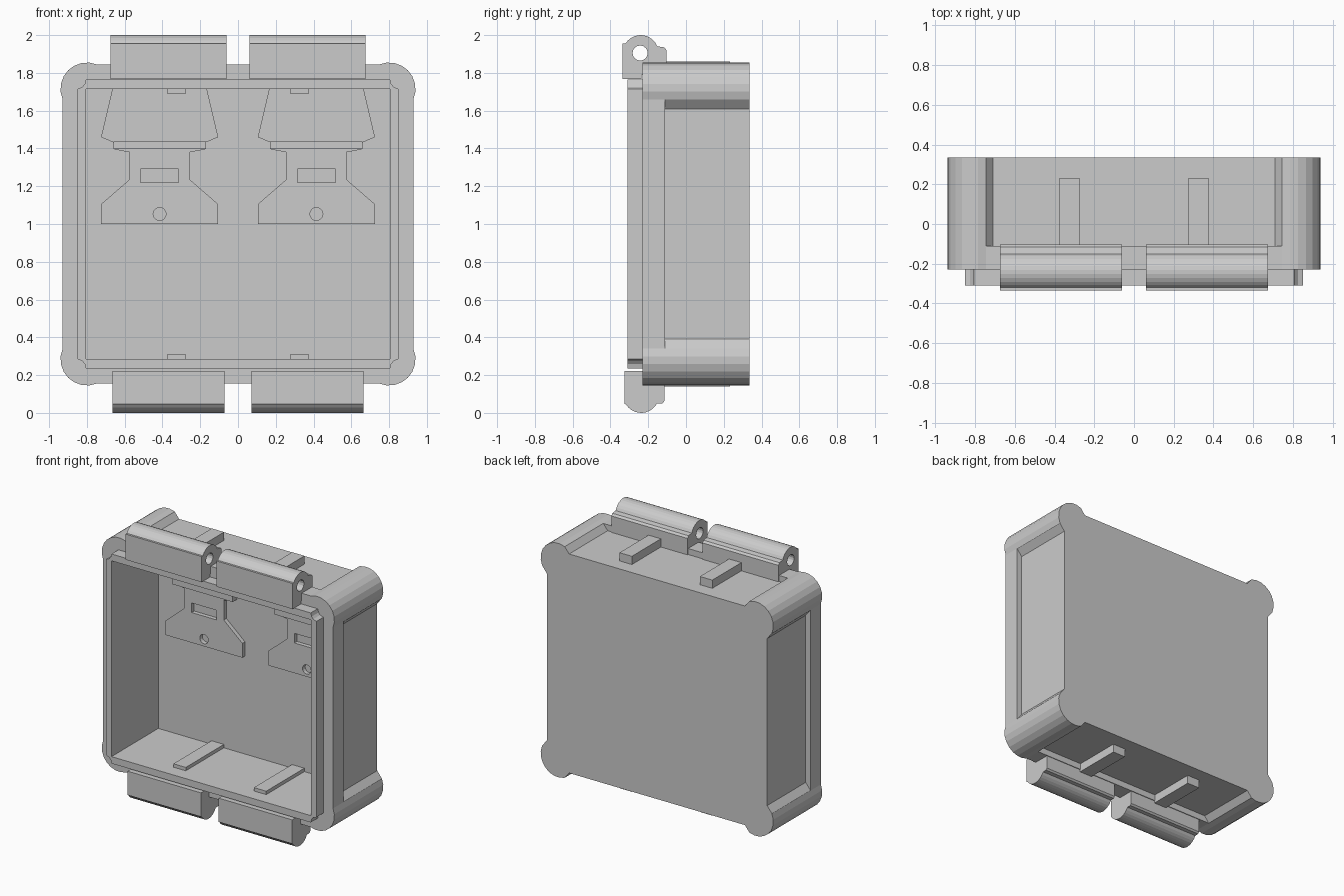
import bpy, bmesh, math

if "Cube" in bpy.data.objects:
    bpy.data.objects.remove(bpy.data.objects["Cube"])


def prism(name, pts, axis, a, b):
    """Extrude a profile: axis 'y' takes (x, z) points, axis 'x' takes (y, z)."""
    def co(p, t):
        return (p[0], t, p[1]) if axis == 'y' else (t, p[0], p[1])
    bm = bmesh.new()
    lo = [bm.verts.new(co(p, a)) for p in pts]
    hi = [bm.verts.new(co(p, b)) for p in pts]
    bm.faces.new(lo)
    bm.faces.new(hi[::-1])
    n = len(pts)
    for i in range(n):
        j = (i + 1) % n
        bm.faces.new((lo[i], hi[i], hi[j], lo[j]))
    bmesh.ops.recalc_face_normals(bm, faces=bm.faces)
    me = bpy.data.meshes.new(name)
    bm.to_mesh(me)
    bm.free()
    ob = bpy.data.objects.new(name, me)
    bpy.context.collection.objects.link(ob)
    return ob


def rect(x0, x1, z0, z1):
    return [(x0, z0), (x1, z0), (x1, z1), (x0, z1)]


def arc(cx, cz, r, d0, d1, n):
    return [(cx + r * math.cos(math.radians(d0 + (d1 - d0) * i / n)),
             cz + r * math.sin(math.radians(d0 + (d1 - d0) * i / n)))
            for i in range(n + 1)]


def four_way(quarter):
    """Mirror a first-quadrant outline (relative to z = 1) into a closed loop."""
    out = list(quarter)
    out += [(-x, z) for x, z in quarter[::-1]]
    out += [(-x, -z) for x, z in quarter]
    out += [(x, -z) for x, z in quarter[::-1]]
    return [(x, 1 + z) for x, z in out]


def boolean(ob, other, op='DIFFERENCE'):
    m = ob.modifiers.new('bool', 'BOOLEAN')
    m.operation, m.solver, m.object = op, 'EXACT', other
    bpy.context.view_layer.objects.active = ob
    bpy.ops.object.modifier_apply(modifier=m.name)
    bpy.data.objects.remove(other)


# Case body with rounded corner posts
body = prism('case_body', four_way(arc(0.80, 0.715, 0.14, -23, 113, 8)),
             'y', -0.23, 0.335)

# Front lip with notched corners
lip_corner = [(0.85, 0.715), (0.825, 0.725), (0.812, 0.74), (0.805, 0.765)]
boolean(body, prism('lip', four_way(lip_corner), 'y', -0.31, -0.15), 'UNION')

# Shallow recesses on all four outer sides
for s in (1, -1):
    boolean(body, prism('recess_cut', [(-0.71, 1 + s * 0.80), (0.71, 1 + s * 0.80),
                                       (0.775, 1 + s * 0.88), (-0.775, 1 + s * 0.88)],
                        'y', -0.11, 0.5))
    boolean(body, prism('recess_cut', [(s * 0.89, 0.39), (s * 0.89, 1.61),
                                       (s * 0.97, 1.71), (s * 0.97, 0.29)],
                        'y', -0.11, 0.5))

# Open cavity
boolean(body, prism('cavity_cut', rect(-0.805, 0.805, 0.285, 1.715), 'y', -0.5, 0.23))

# Hinge knuckle and latch profiles, in (y, z)
hinge = ([(-0.235, 1.768), (-0.335, 1.768), (-0.335, 1.955)]
         + arc(-0.24, 1.905, 0.095, 148, 22, 10)
         + [(-0.115, 1.935), (-0.103, 1.92), (-0.103, 1.79), (-0.235, 1.79)])
latch = ([(-0.23, 0.222), (-0.325, 0.222), (-0.325, 0.048)]
         + arc(-0.237, 0.095, 0.095, 213, 331, 10)
         + [(-0.125, 0.05), (-0.115, 0.062), (-0.115, 0.21), (-0.23, 0.21)])

# Mirrored pairs: hinges, latches, ribs and mounting plates
clip = [(0.25, 1.715), (0.31, 1.46), (0.24, 1.43), (0.24, 1.395), (0.16, 1.38),
        (0.16, 1.235), (0.31, 1.105), (0.31, 1.0)]
for s, side in ((-1, 'left'), (1, 'right')):
    h = prism('hinge_' + side, hinge, 'x', *sorted((s * 0.06, s * 0.675)))
    boolean(h, prism('pin_cut', arc(-0.243, 1.905, 0.04, 0, 337.5, 15), 'x', -1, 1))
    prism('latch_' + side, latch, 'x', *sorted((s * 0.072, s * 0.665)))

    # Ribs passing through the top and bottom walls
    xr = sorted((s * 0.275, s * 0.375))
    prism('top_rib_' + side, rect(*xr, 1.69, 1.86), 'y', -0.21, 0.232)
    prism('bottom_rib_' + side, rect(*xr, 0.14, 0.31), 'y', -0.21, 0.232)

    # Mounting plate on the inner back wall, with slot, hole and cross bar
    c = s * 0.415
    outline = [(c + x, z) for x, z in clip] + [(c - x, z) for x, z in clip[::-1]]
    plate = prism('mount_plate_' + side, outline, 'y', 0.2, 0.235)
    boolean(plate, prism('slot_cut', rect(c - 0.1, c + 0.1, 1.22, 1.29), 'y', 0.1, 0.3))
    boolean(plate, prism('hole_cut', arc(c, 1.053, 0.034, 0, 337.5, 15), 'y', 0.1, 0.3))
    prism('mount_bar_' + side, rect(c - 0.245, c + 0.245, 1.397, 1.437), 'y', 0.18, 0.232)
